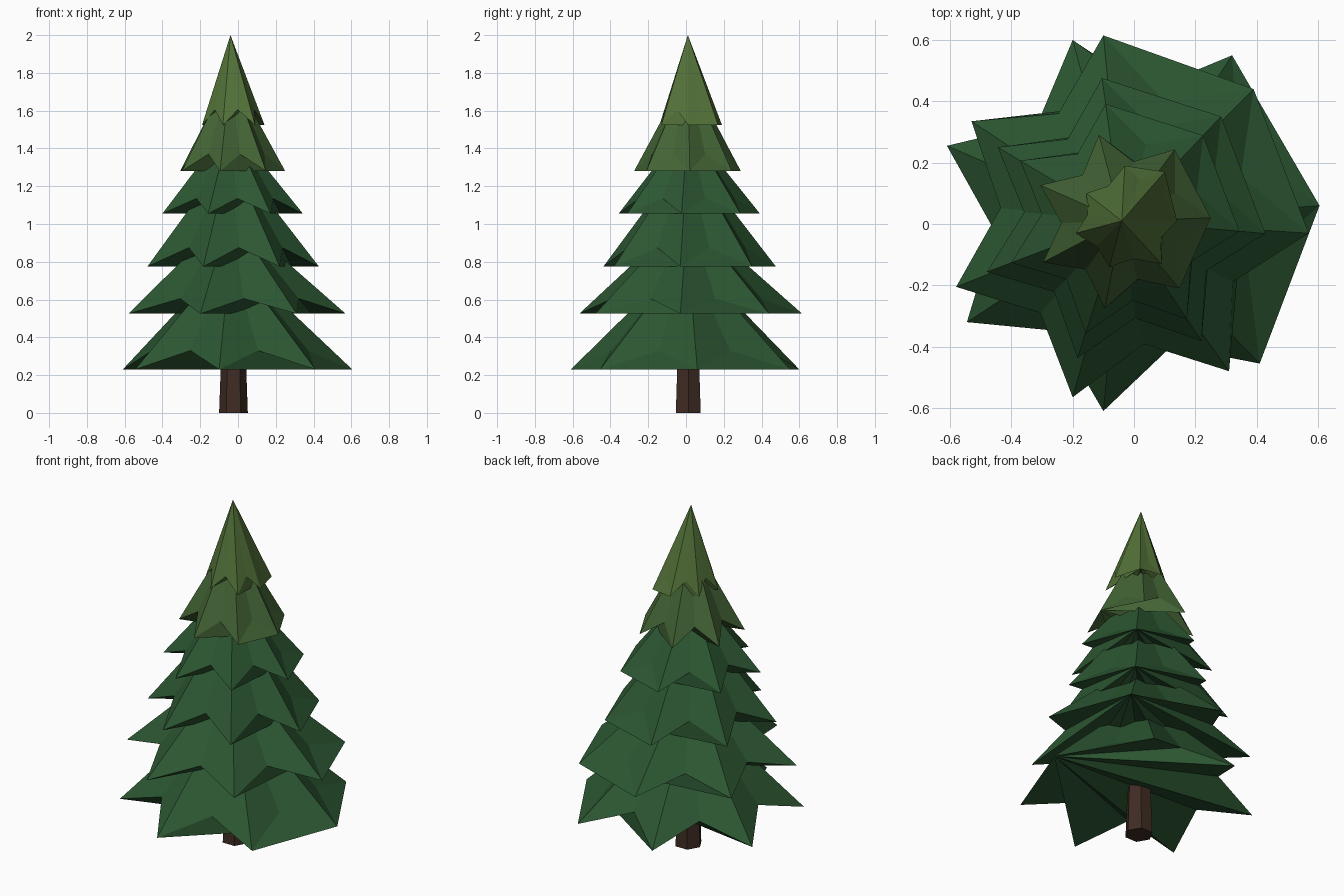
import bpy, bmesh, math

if "Cube" in bpy.data.objects:
    bpy.data.objects.remove(bpy.data.objects["Cube"])

CX, CY = -0.04, 0.01   # axis of the tree


def material(name, rgb):
    m = bpy.data.materials.new(name)
    m.diffuse_color = (*rgb, 1)
    m.use_nodes = True
    m.node_tree.nodes["Principled BSDF"].inputs["Base Color"].default_value = m.diffuse_color
    return m


def make_object(name, bm, mat):
    me = bpy.data.meshes.new(name)
    bm.to_mesh(me)
    bm.free()
    me.materials.append(mat)
    ob = bpy.data.objects.new(name, me)
    bpy.context.collection.objects.link(ob)


def regular(phase, r):
    return [(CX + r * math.cos(math.radians(phase + i * 360 / 7)),
             CY + r * math.sin(math.radians(phase + i * 360 / 7))) for i in range(7)]


# Star-rimmed cone: seven low tips, raised valleys between, underside fanned from one tip
def tier(name, tips, z, raise_z, apex_z, fan, mat, inset=0.68):
    bm = bmesh.new()
    apex = bm.verts.new((CX, CY, apex_z))
    rim = []
    for i, (x, y) in enumerate(tips):
        nx, ny = tips[(i + 1) % 7]
        r = (math.hypot(x - CX, y - CY) + math.hypot(nx - CX, ny - CY)) / 2 * inset
        a = math.atan2((y + ny) / 2 - CY, (x + nx) / 2 - CX)
        rim.append(bm.verts.new((x, y, z)))
        rim.append(bm.verts.new((CX + r * math.cos(a), CY + r * math.sin(a), z + raise_z)))
    for i in range(14):
        bm.faces.new((apex, rim[i], rim[(i + 1) % 14]))
    order = rim[2 * fan:] + rim[:2 * fan]
    for i in range(1, 13):
        bm.faces.new((order[0], order[i + 1], order[i]))
    make_object(name, bm, mat)


# Tip positions of the two widest tiers and the crown, counter-clockwise from +x
lowest = [(.605, .06), (.32, .55), (-.20, .60), (-.61, .255),
          (-.545, -.32), (-.10, -.61), (.41, -.455)]
second = [(.57, -.03), (.39, .44), (-.10, .615), (-.53, .335),
          (-.58, -.205), (-.20, -.565), (.31, -.48)]
crown = [(.14, .01), (.10, .17), (-.03, .19), (-.155, .10),
         (-.19, -.03), (-.08, -.14), (.09, -.13)]

green = material("needle_green", (.025, .095, .032))
olive_dark = material("needle_olive_dark", (.055, .125, .035))
olive = material("needle_olive", (.085, .165, .04))
bark = material("bark", (.05, .025, .017))

tier("branch_tier_1", lowest, .23, .10, .84, 0, green)
tier("branch_tier_2", second, .525, .08, 1.06, 1, green)
tier("branch_tier_3", regular(-5, .47), .775, .10, 1.38, 1, green)
tier("branch_tier_4", regular(-5, .385), 1.055, .08, 1.53, 1, green)
tier("branch_tier_5", regular(2, .29), 1.28, .09, 1.81, 0, olive_dark)
tier("crown_tier", crown, 1.525, .08, 2.0, 1, olive, .75)

# Tapered six-sided trunk
bm = bmesh.new()
rings = []
for z, r in ((0, .076), (.5, .058)):
    rings.append([bm.verts.new((-.024 + r * math.cos(i * math.pi / 3),
                                .012 + r * math.sin(i * math.pi / 3), z)) for i in range(6)])
for i in range(6):
    j = (i + 1) % 6
    bm.faces.new((rings[0][i], rings[0][j], rings[1][j], rings[1][i]))
bm.faces.new(rings[0][::-1])
bm.faces.new(rings[1])
make_object("trunk", bm, bark)
